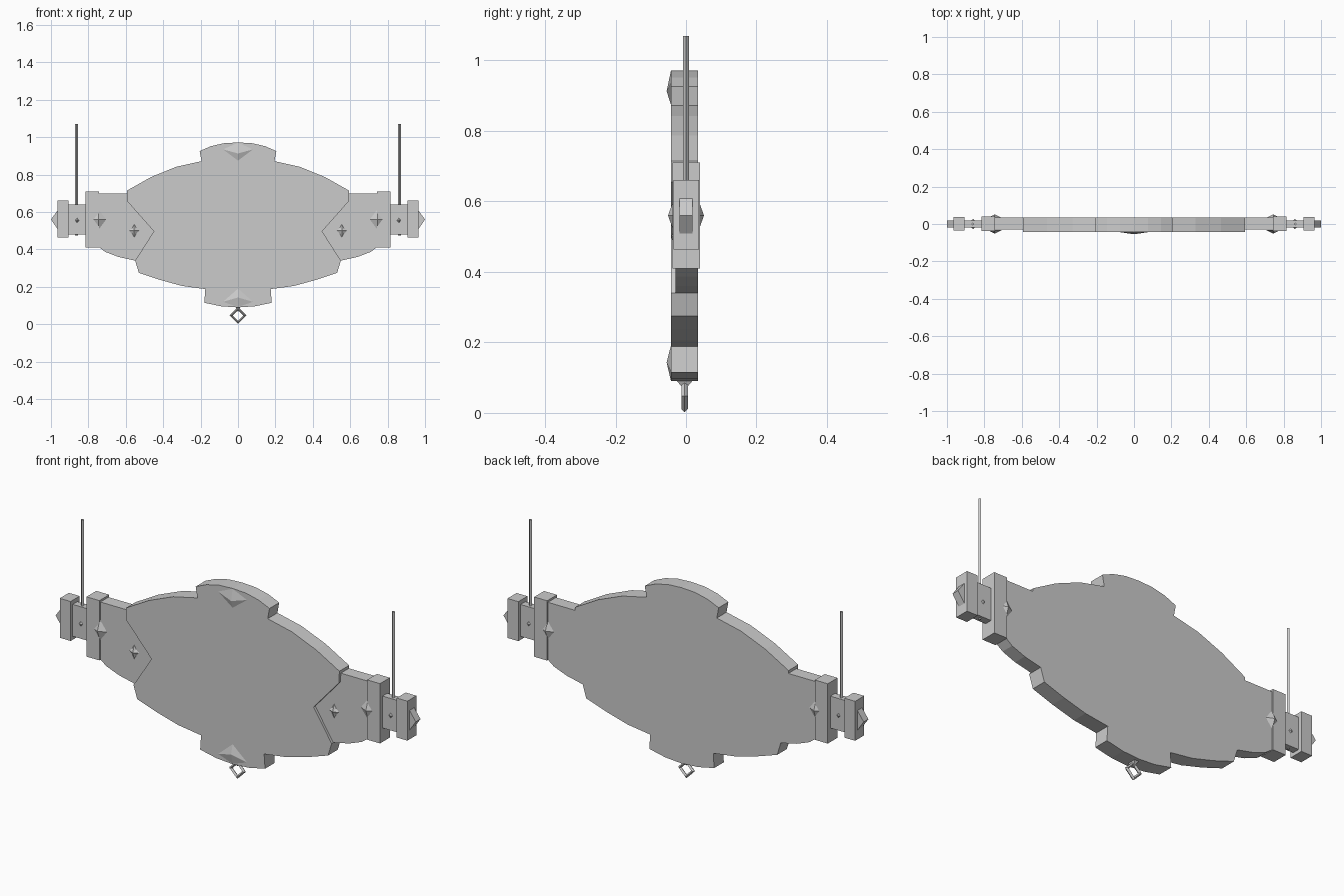
import bpy, bmesh, math
from mathutils import Matrix

if "Cube" in bpy.data.objects:
    bpy.data.objects.remove(bpy.data.objects["Cube"])


def make(name, verts, faces):
    me = bpy.data.meshes.new(name)
    bm = bmesh.new()
    vs = [bm.verts.new(v) for v in verts]
    for f in faces:
        bm.faces.new([vs[i] for i in f])
    bmesh.ops.recalc_face_normals(bm, faces=bm.faces)
    bm.to_mesh(me)
    bm.free()
    ob = bpy.data.objects.new(name, me)
    bpy.context.collection.objects.link(ob)
    return ob


def slab(name, outline, y0, y1):
    """Extrude an x-z outline between two depths."""
    n = len(outline)
    verts = [(x, y, z) for y in (y0, y1) for x, z in outline]
    faces = [tuple(range(n)), tuple(range(n, 2 * n))]
    faces += [(i, (i + 1) % n, n + (i + 1) % n, n + i) for i in range(n)]
    return make(name, verts, faces)


def box(name, x0, x1, y0, y1, z0, z1):
    return slab(name, [(x0, z0), (x1, z0), (x1, z1), (x0, z1)], y0, y1)


def stud(name, base, y, apex):
    """Pyramid rising from an x-z base polygon."""
    n = len(base)
    verts = [(x, y, z) for x, z in base] + [apex]
    return make(name, verts, [tuple(range(n))] + [(i, (i + 1) % n, n) for i in range(n)])


def diamond(x, z, rx, rz):
    return [(x - rx, z), (x, z + rz), (x + rx, z), (x, z - rz)]


# Main board: right half outline, mirrored
notch = [(0.59, 0.655), (0.45, 0.497), (0.55, 0.34)]
right = [(0.075, 0.968), (0.145, 0.952), (0.205, 0.926), (0.195, 0.872), (0.33, 0.842),
         (0.465, 0.787), (0.593, 0.715)] + notch + [
         (0.53, 0.275), (0.42, 0.238), (0.30, 0.205), (0.175, 0.188), (0.18, 0.115), (0.09, 0.096)]
outline = [(0, 0.972)] + right + [(0, 0.09)] + [(-x, z) for x, z in reversed(right)]
slab("main_board", outline, -0.043, 0.034)

# Gems at top and bottom of the board
stud("top_gem", [(-0.08, 0.935), (0, 0.97), (0.08, 0.935), (0, 0.875)], -0.043, (0, -0.055, 0.913))
stud("bottom_gem", [(-0.08, 0.12), (0, 0.19), (0.08, 0.12), (0, 0.092)], -0.043, (0, -0.055, 0.143))

for side, s in (("right", 1), ("left", -1)):
    # Side panel fitted into the notch
    panel = [(0.59, 0.70), (0.76, 0.70), (0.76, 0.425), (0.71, 0.387), (0.64, 0.36)] + notch[::-1]
    slab(side + "_panel", [(s * x, z) for x, z in panel], -0.03, 0.034)
    # Four-pointed star stud on the panel
    star = [(s * 0.555 + r * math.cos(i * math.pi / 4) * 0.8, 0.50 + r * math.sin(i * math.pi / 4))
            for i in range(8) for r in [0.035 if i % 2 == 0 else 0.02]]
    stud(side + "_panel_stud", star, -0.03, (s * 0.555, -0.042, 0.50))
    # Collar, neck, end block
    box(side + "_collar", s * 0.743, s * 0.815, -0.038, 0.04, 0.41, 0.71)
    box(side + "_neck", s * 0.80, s * 0.92, -0.018, 0.019, 0.48, 0.64)
    box(side + "_end_block", s * 0.905, s * 0.965, -0.035, 0.037, 0.463, 0.661)
    # Wedge-shaped tip
    slab(side + "_tip", [(s * 0.96, 0.502), (s * 1.0, 0.56), (s * 0.96, 0.615)], -0.018, 0.019)
    # Pointed studs on both faces
    for face, f in (("front", -1), ("back", 1)):
        stud(f"{side}_{face}_collar_stud", diamond(s * 0.745, 0.56, 0.04, 0.053),
             f * 0.032, (s * 0.745, f * 0.051, 0.56))
        stud(f"{side}_{face}_neck_stud", diamond(s * 0.86, 0.555, 0.012, 0.014),
             f * 0.017, (s * 0.86, f * 0.027, 0.555))
    # Hanging rod
    bpy.ops.mesh.primitive_cylinder_add(vertices=4, radius=0.008, depth=0.595,
                                        location=(s * 0.863, 0, 0.7725))
    bpy.context.object.name = side + "_hanging_rod"

# Lower ring and its mount
bpy.ops.mesh.primitive_torus_add(major_segments=4, minor_segments=4, major_radius=0.037,
                                 minor_radius=0.009, location=(0, -0.004, 0.048),
                                 rotation=(math.pi / 2, 0, 0))
bpy.context.object.name = "lower_ring"
mount = make("ring_mount", [(-0.013, -0.03, 0.095), (0.013, -0.03, 0.095), (0.013, 0.022, 0.095),
                            (-0.013, 0.022, 0.095), (0, -0.004, 0.065)],
             [(0, 1, 2, 3), (0, 1, 4), (1, 2, 4), (2, 3, 4), (3, 0, 4)])
